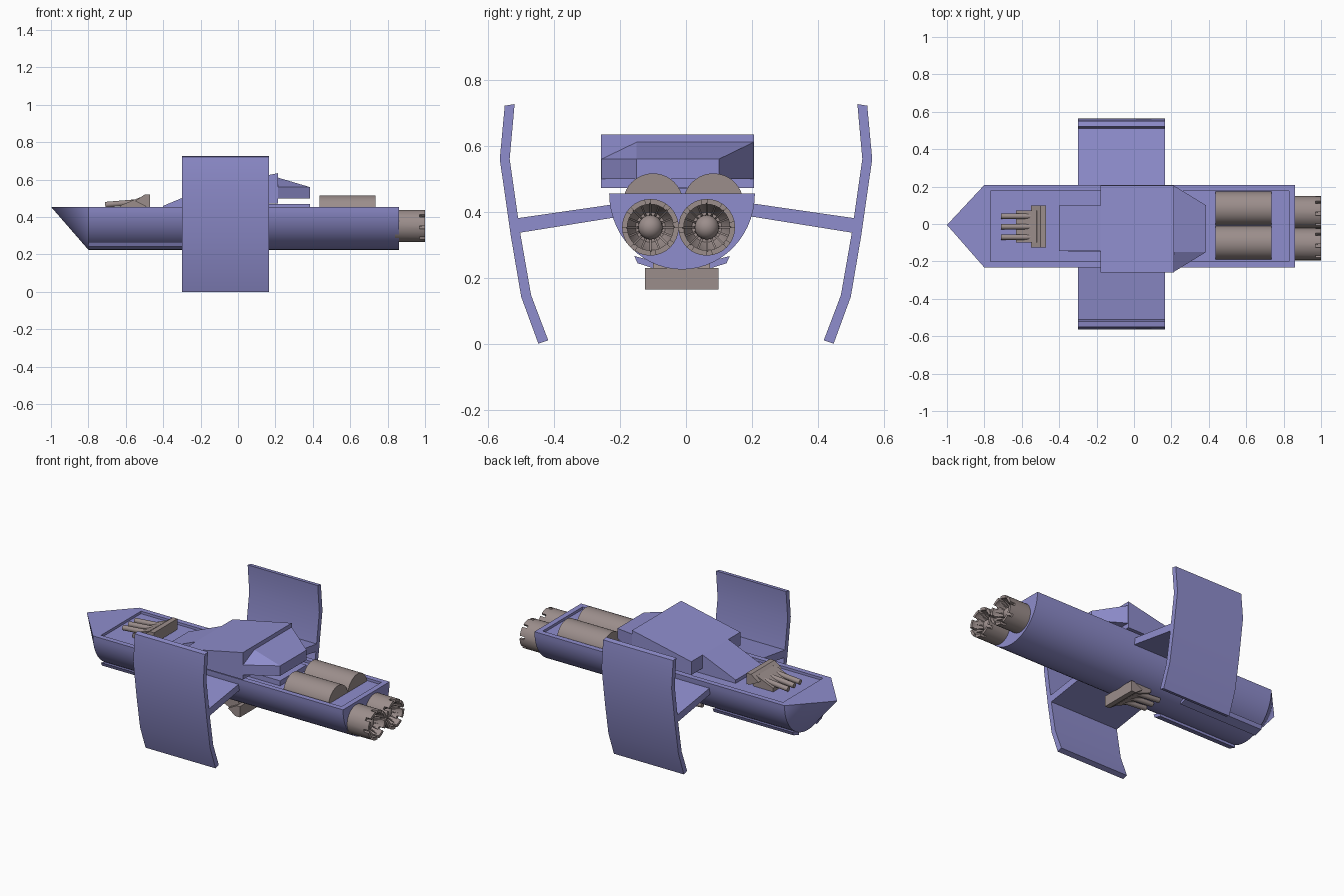
import bpy, bmesh, math
from mathutils import Vector, Matrix

cube = bpy.data.objects.get("Cube")
if cube:
    bpy.data.objects.remove(cube, do_unlink=True)


def material(name, rgb):
    m = bpy.data.materials.new(name)
    m.use_nodes = True
    m.diffuse_color = (*rgb, 1)
    m.node_tree.nodes["Principled BSDF"].inputs["Base Color"].default_value = (*rgb, 1)
    return m


VIOLET = material("violet_hull", (0.275, 0.268, 0.61))
METAL = material("warm_grey_metal", (0.33, 0.27, 0.26))


def finish(name, bm, mat, smooth=False):
    bmesh.ops.recalc_face_normals(bm, faces=bm.faces)
    mesh = bpy.data.meshes.new(name)
    bm.to_mesh(mesh)
    bm.free()
    mesh.materials.append(mat)
    ob = bpy.data.objects.new(name, mesh)
    bpy.context.collection.objects.link(ob)
    if smooth:
        bpy.ops.object.select_all(action='DESELECT')
        ob.select_set(True)
        bpy.context.view_layer.objects.active = ob
        bpy.ops.object.shade_smooth_by_angle(angle=math.radians(32))
    return ob


def prism(name, pts, place, a, b, mat, smooth=False):
    """Extrude a 2D outline between depths a and b; place maps (u, v, depth) to xyz."""
    bm = bmesh.new()
    ends = [[bm.verts.new(place(u, v, d)) for u, v in pts] for d in (a, b)]
    bm.faces.new(ends[0])
    bm.faces.new(ends[1])
    for i in range(len(pts)):
        j = (i + 1) % len(pts)
        bm.faces.new((ends[0][i], ends[0][j], ends[1][j], ends[1][i]))
    return finish(name, bm, mat, smooth)


def along_x(u, v, d):
    return (d, u, v)


def along_y(u, v, d):
    return (u, d, v)


def rod(name, p, q, r, mat, segments=32):
    p, q = Vector(p), Vector(q)
    bm = bmesh.new()
    turn = (q - p).to_track_quat('Z', 'Y').to_matrix().to_4x4()
    bmesh.ops.create_cone(bm, cap_ends=True, segments=segments, radius1=r, radius2=r,
                          depth=(q - p).length, matrix=Matrix.Translation((p + q) / 2) @ turn)
    return finish(name, bm, mat, True)


# Half-round hull with a pointed nose and a recessed deck
def build_hull():
    bm = bmesh.new()
    n = 28
    arc = [(-0.012 + 0.221 * math.cos(math.pi * i / n),
            0.455 - 0.23 * math.sin(math.pi * i / n)) for i in range(n + 1)]
    front, rear = [[bm.verts.new((x, y, z)) for y, z in arc] for x in (-0.8, 0.86)]
    tip = bm.verts.new((-1, -0.005, 0.455))
    for i in range(n):
        bm.faces.new((front[i], front[i + 1], rear[i + 1], rear[i]))
        bm.faces.new((front[i + 1], front[i], tip))
    bm.faces.new((front[0], front[n], tip))
    bm.faces.new(rear)
    deck = bm.faces.new((front[0], rear[0], rear[n], front[n]))
    bmesh.ops.recalc_face_normals(bm, faces=bm.faces)
    bmesh.ops.inset_individual(bm, faces=[deck], thickness=0.045)
    bmesh.ops.inset_individual(bm, faces=[deck], thickness=0, depth=-0.015)
    finish("hull", bm, VIOLET, True)


build_hull()

# Wings, struts and belly strips, mirrored left to right of the long axis
WING = [(0.52, 0.727), (0.55, 0.722), (0.565, 0.56), (0.532, 0.33), (0.5, 0.142),
        (0.448, 0), (0.418, 0.01), (0.47, 0.147), (0.502, 0.33), (0.535, 0.56)]
STRUT = [(0.19, 0.427), (0.19, 0.387), (0.508, 0.336), (0.515, 0.38)]
STRIP = [(0.145, 0.266), (0.135, 0.244), (0.085, 0.228), (0.085, 0.25)]
for side, s in (("back", 1), ("front", -1)):
    def mirrored(u, v, d):
        return (d, s * u, v)

    def belly(u, v, d):
        return (d, s * u - 0.012, v)

    prism(side + "_wing", WING, mirrored, -0.3, 0.165, VIOLET, True)
    prism(side + "_strut", STRUT, mirrored, -0.3, 0.165, VIOLET)
    prism(side + "_belly_strip", STRIP, belly, -0.8, -0.27, VIOLET)

# Cabin: plinth, sloping front, wide body and faceted tail
prism("cabin_plinth", [(-0.35, 0.43), (0.385, 0.43), (0.385, 0.47), (-0.35, 0.47)],
      along_y, -0.15, 0.1, VIOLET)
prism("cabin_front", [(-0.4, 0.44), (-0.4, 0.46), (-0.18, 0.552), (-0.18, 0.44)],
      along_y, -0.145, 0.1, VIOLET)
prism("cabin_body", [(-0.18, 0.472), (-0.18, 0.552), (0.213, 0.635), (0.213, 0.472)],
      along_y, -0.258, 0.207, VIOLET)

bm = bmesh.new()
for x, y, heights in ((0.21, -0.15, (0.612, 0.5)), (0.21, 0.207, (0.612, 0.5)),
                      (0.385, 0.1, (0.56, 0.5)), (0.385, -0.15, (0.56, 0.5)),
                      (0.21, -0.258, (0.56, 0.5))):
    for z in heights:
        bm.verts.new((x, y, z))
bmesh.ops.convex_hull(bm, input=bm.verts)
bmesh.ops.dissolve_limit(bm, angle_limit=0.01, verts=bm.verts, edges=bm.edges)
finish("cabin_tail", bm, VIOLET)

# Tanks lying in the deck
for side, y in (("back", 0.083), ("front", -0.1)):
    rod(side + "_tank", (0.435, y, 0.425), (0.735, y, 0.425), 0.0915, METAL, 40)


# Triple guns, one on the deck and one hanging under the hull
def gun(name, shift, flip):
    def zmap(z):
        return 0.685 - z if flip else z

    def place(u, v, d):
        return (u + shift, d, zmap(v))

    prism(name + "_mount", [(-0.63, 0.435), (-0.63, 0.462), (-0.52, 0.507), (-0.48, 0.49),
                            (-0.5, 0.435)], place, -0.1, 0.073, METAL)
    prism(name + "_shield", [(-0.55, 0.485), (-0.5, 0.52), (-0.47, 0.52), (-0.47, 0.455),
                             (-0.49, 0.455)], place, -0.125, 0.098, METAL)
    for i, y in enumerate((0.042, -0.014, -0.07)):
        rod(f"{name}_barrel_{i + 1}", place(-0.71, 0.466, y), place(-0.52, 0.482, y),
            0.015, METAL, 16)


gun("deck_gun", 0, False)
gun("belly_gun", 0.57, True)


# Engines: hollow bells with notched rims and a round core
def engine(name, y):
    bm = bmesh.new()
    n = 32
    profile = [(0.84, 0.086), (0.97, 0.086), (0.97, 0.07), (0.92, 0.045), (0.92, 0.001)]
    rings = [[bm.verts.new((x, y + r * math.cos(2 * math.pi * i / n),
                            0.353 + r * math.sin(2 * math.pi * i / n))) for i in range(n)]
             for x, r in profile]
    teeth = []
    for k in range(len(rings) - 1):
        for i in range(n):
            j = (i + 1) % n
            f = bm.faces.new((rings[k][i], rings[k][j], rings[k + 1][j], rings[k + 1][i]))
            if k == 1 and i % 4:
                teeth.append(f)
    bm.faces.new(rings[0])
    bm.faces.new(rings[-1])
    bmesh.ops.recalc_face_normals(bm, faces=bm.faces)
    out = bmesh.ops.extrude_face_region(bm, geom=teeth)
    bmesh.ops.translate(bm, vec=(0.03, 0, 0),
                        verts=[v for v in out["geom"] if isinstance(v, bmesh.types.BMVert)])
    bmesh.ops.delete(bm, geom=teeth, context='FACES_ONLY')
    finish(name + "_bell", bm, METAL, True)
    core = bmesh.new()
    bmesh.ops.create_uvsphere(core, u_segments=24, v_segments=12, radius=0.037,
                              matrix=Matrix.Translation((0.935, y, 0.353)))
    finish(name + "_core", core, METAL, True)
    # Tapered vanes around the core
    for i in range(16):
        a = 2 * math.pi * i / 16

        def vane(u, v, d):
            return (u, y + v * math.cos(a) - d * math.sin(a),
                    0.353 + v * math.sin(a) + d * math.cos(a))

        prism(f"{name}_vane_{i + 1}", [(0.915, 0.035), (0.93, 0.035), (0.985, 0.073),
                                      (0.96, 0.073)], vane, -0.003, 0.003, METAL)


engine("back_engine", 0.063)
engine("front_engine", -0.108)
